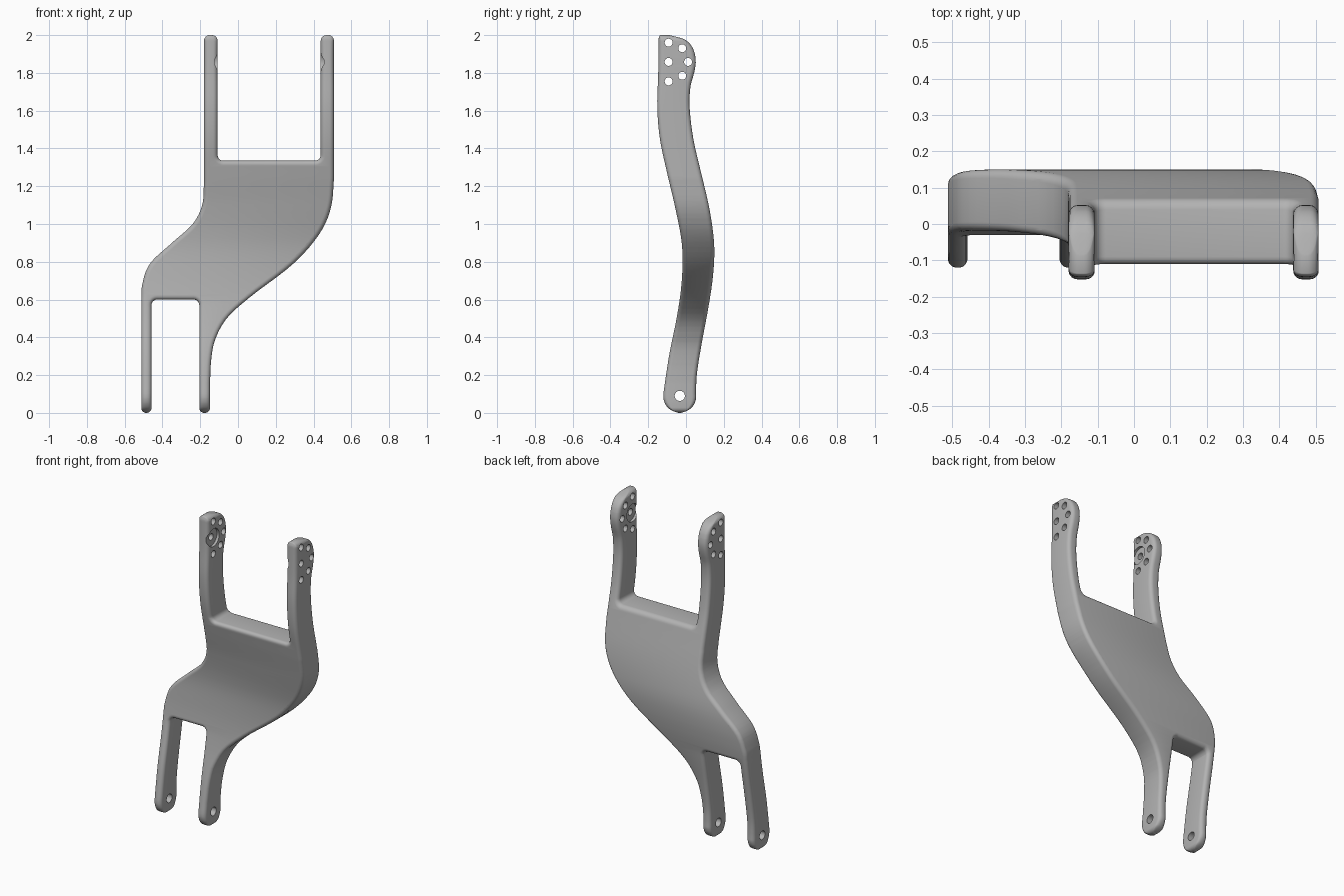
import bpy, bmesh, math
from mathutils import Vector

cube = bpy.data.objects.get("Cube")
if cube:
    bpy.data.objects.remove(cube, do_unlink=True)

ROUND = 0.024     # edge rounding
HEIGHT = 2.0

# Profile curves as (z, value)
RIGHT_EDGE = [(.16, -.148), (.28, -.142), (.385, -.122), (.5, -.06), (.61, .06),
              (.77, .27), (.88, .38), (.99, .456), (1.1, .495), (1.24, .508)]
LEFT_EDGE = [(.6, -.512), (.68, -.507), (.79, -.466), (.9, -.35), (1, -.24),
             (1.1, -.19), (1.22, -.18)]
FRONT = [(.1, -.12), (.3, -.09), (.5, -.05), (.65, -.027), (.8, -.018), (.92, -.025),
         (1.1, -.06), (1.27, -.1), (1.45, -.138), (1.62, -.152), (1.8, -.147), (2, -.145)]
BACK = [(.1, .053), (.2, .057), (.35, .08), (.55, .117), (.7, .14), (.84, .15),
        (.95, .144), (1.1, .12), (1.3, .073), (1.45, .039), (1.62, .019), (1.73, .024),
        (1.8, .043), (1.86, .052), (1.91, .044), (1.95, .024), (1.98, -.014), (2, -.08)]


def smooth_curve(points, z):
    """Cubic curve through (z, value) points."""
    z = min(max(z, points[0][0]), points[-1][0])
    last = len(points) - 1
    i = 0
    while i < last - 1 and z > points[i + 1][0]:
        i += 1

    def slope(k):
        a, b = points[max(k - 1, 0)], points[min(k + 1, last)]
        return (b[1] - a[1]) / (b[0] - a[0])

    (z0, v0), (z1, v1) = points[i], points[i + 1]
    h = z1 - z0
    t = (z - z0) / h
    s = 1 - t
    return (v0 * s * s * (1 + 2 * t) + v1 * t * t * (3 - 2 * t)
            + h * t * s * (s * slope(i) - t * slope(i + 1)))


def depth_range(z):
    """Front and back y of the swept plate at height z."""
    if z < .1:
        half = math.sqrt(max(.087 ** 2 - (z - .088) ** 2, .0001))
        return -.033 - half, -.033 + half
    return smooth_curve(FRONT, z), smooth_curve(BACK, z)


def edge_run(points, steps=36):
    a, b = points[0][0], points[-1][0]
    zs = [a + (b - a) * i / steps for i in range(steps + 1)]
    return [(smooth_curve(points, z), z, 0) for z in zs]


def fillet(corners, steps=6):
    """Closed outline with rounded square corners."""
    out = []
    for i, (x, z, r) in enumerate(corners):
        p = Vector((x, z))
        if r == 0:
            out.append(p)
            continue
        u = (Vector(corners[i - 1][:2]) - p).normalized()
        v = (Vector(corners[(i + 1) % len(corners)][:2]) - p).normalized()
        c = p + r * (u + v)
        for k in range(steps + 1):
            t = math.pi / 2 * k / steps
            out.append(c - r * (v * math.cos(t) + u * math.sin(t)))
    return out


def inset(outline, d):
    out = []
    for i, p in enumerate(outline):
        e1 = (p - outline[i - 1]).normalized()
        e2 = (outline[(i + 1) % len(outline)] - p).normalized()
        n1, n2 = Vector((-e1.y, e1.x)), Vector((-e2.y, e2.x))
        out.append(p + (n1 + n2) * d / (1 + n1.dot(n2)))
    return out


def new_object(name, bm):
    bmesh.ops.recalc_face_normals(bm, faces=bm.faces[:])
    mesh = bpy.data.meshes.new(name)
    bm.to_mesh(mesh)
    bm.free()
    obj = bpy.data.objects.new(name, mesh)
    bpy.context.collection.objects.link(obj)
    return obj


def add_pin(bm, x0, x1, y, z, r):
    """Cylinder along x."""
    rings = []
    for x in (x0, x1):
        rings.append([bm.verts.new((x, y + r * math.cos(a), z + r * math.sin(a)))
                      for a in (math.tau * k / 28 for k in range(28))])
    for k in range(28):
        j = (k + 1) % 28
        bm.faces.new((rings[0][k], rings[0][j], rings[1][j], rings[1][k]))
    for ring in rings:
        bm.faces.new(ring)


# Front outline: two legs, offset plate, two arms
TIP, CREASE = .0265, .03
outline = fillet(
    [(-.512, 0, TIP), (-.458, 0, TIP), (-.458, .6, CREASE), (-.205, .6, CREASE),
     (-.205, 0, TIP), (-.148, 0, TIP)]
    + edge_run(RIGHT_EDGE)
    + [(.508, HEIGHT, CREASE), (.438, HEIGHT, CREASE), (.438, 1.335, CREASE),
       (-.108, 1.335, CREASE), (-.108, HEIGHT, CREASE), (-.18, HEIGHT, CREASE)]
    + edge_run(LEFT_EDGE)[::-1])

# Flat prism with rounded rims
THICK = .17
arc = [math.pi / 2 * k / 5 for k in range(6)]
layers = [(ROUND * (1 - math.sin(a)), ROUND * (1 - math.cos(a))) for a in arc]
layers += [(d, THICK - y) for d, y in reversed(layers)]
bm = bmesh.new()
rings = [[bm.verts.new((p.x, y, p.y)) for p in inset(outline, d)] for d, y in layers]
count = len(outline)
for lower, upper in zip(rings, rings[1:]):
    for i in range(count):
        j = (i + 1) % count
        bm.faces.new((lower[i], lower[j], upper[j], upper[i]))
bm.faces.new(rings[0])
bm.faces.new(rings[-1])

# Slice by height, then bend the prism to the side profile
slices = [.0031 + .025 * i for i in range(80)]
slices += [.0067 + .0083 * i for i in range(11)] + [1.9037 + .0089 * i for i in range(11)]
for z in slices:
    bmesh.ops.bisect_plane(bm, geom=bm.verts[:] + bm.edges[:] + bm.faces[:], dist=1e-5,
                           plane_co=(0, 0, z), plane_no=(0, 0, 1))
for v in bm.verts:
    front, back = depth_range(v.co.z)
    v.co.y = front + (back - front) * v.co.y / THICK
bmesh.ops.triangulate(bm, faces=[f for f in bm.faces if len(f.verts) > 4])
bracket = new_object("bracket", bm)

# Shallow round recess on the inner faces of both arms
bm = bmesh.new()
add_pin(bm, -.124, .454, -.09, 1.857, .056)
recess = new_object("recess_cutter", bm)

# Bolt holes through arms and legs
bm = bmesh.new()
for y, z in [(-.092, 1.96), (-.02, 1.93), (.011, 1.858), (-.02, 1.785),
             (-.092, 1.755), (-.092, 1.858)]:
    add_pin(bm, -.3, .6, y, z, .021)
add_pin(bm, -.6, -.05, -.033, .09, .027)
holes = new_object("hole_cutter", bm)

bpy.context.view_layer.objects.active = bracket
bracket.select_set(True)
for cutter in (recess, holes):
    cutter.hide_render = True
    mod = bracket.modifiers.new("cut", "BOOLEAN")
    mod.operation, mod.solver, mod.object = "DIFFERENCE", "EXACT", cutter
    bpy.ops.object.modifier_apply(modifier=mod.name)
    bpy.data.objects.remove(cutter, do_unlink=True)

# Material and shading
grey = bpy.data.materials.new("plain_grey")
grey.use_nodes = True
colour = (.45, .45, .45, 1)
grey.diffuse_color = colour
grey.node_tree.nodes["Principled BSDF"].inputs["Base Color"].default_value = colour
bracket.data.materials.clear()
bracket.data.materials.append(grey)
bpy.ops.object.shade_smooth_by_angle(angle=math.radians(35))
